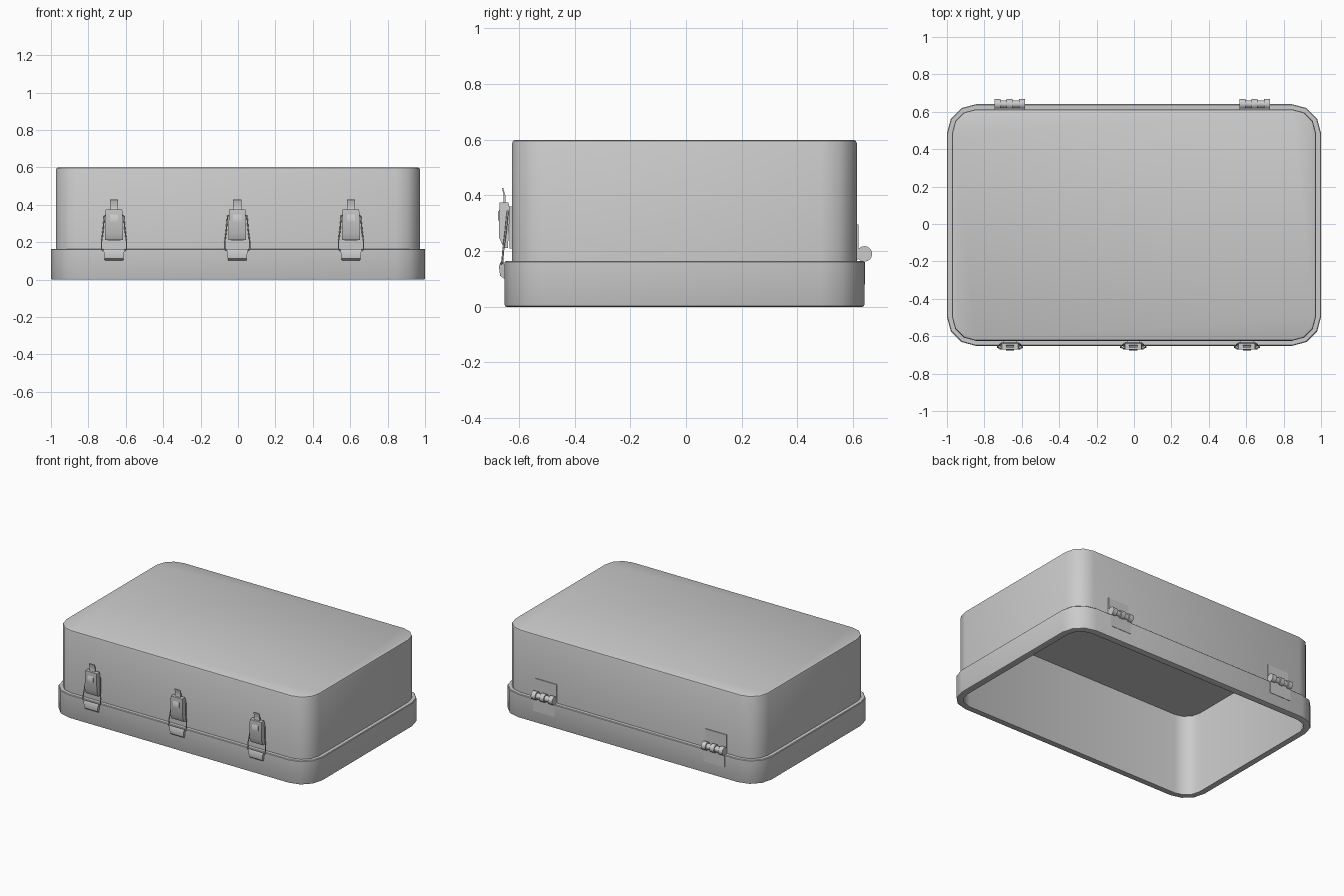
import bpy, bmesh, math
from mathutils import Vector

if "Cube" in bpy.data.objects:
    bpy.data.objects.remove(bpy.data.objects["Cube"])

CY = -0.0055            # centre of the case in y
HX, HY, R = 1.0, 0.646, 0.155


def finish(name, bm, angle=35):
    bmesh.ops.recalc_face_normals(bm, faces=bm.faces)
    me = bpy.data.meshes.new(name)
    bm.to_mesh(me)
    bm.free()
    ob = bpy.data.objects.new(name, me)
    bpy.context.collection.objects.link(ob)
    bpy.ops.object.select_all(action='DESELECT')
    ob.select_set(True)
    bpy.context.view_layer.objects.active = ob
    bpy.ops.object.shade_smooth_by_angle(angle=math.radians(angle))
    return ob


def ring(bm, inset, z, seg=3):
    """Rounded rectangle, inset from the outer case outline."""
    r, out = R - inset, []
    for q, (sx, sy) in enumerate([(1, 1), (-1, 1), (-1, -1), (1, -1)]):
        for k in range(seg + 1):
            a = math.pi / 2 * (q + k / seg)
            out.append(bm.verts.new((sx * (HX - R) + r * math.cos(a),
                                     CY + sy * (HY - R) + r * math.sin(a), z)))
    return out


def shell(name, profile, closed):
    """Sweep an (inset, z) profile round the case; close it or cap its ends."""
    bm = bmesh.new()
    rings = [ring(bm, i, z) for i, z in profile]
    pairs = list(zip(rings, rings[1:]))
    if closed:
        pairs.append((rings[-1], rings[0]))
    else:
        bm.faces.new(rings[0])
        bm.faces.new(rings[-1])
    for a, b in pairs:
        for k in range(len(a)):
            n = (k + 1) % len(a)
            bm.faces.new((a[k], a[n], b[n], b[k]))
    return finish(name, bm)


def extrude_x(name, profile, x, w0, w1=None):
    """Solid from a (y, z) profile, half width w0 at its top to w1 at its bottom."""
    w1 = w0 if w1 is None else w1
    zs = [p[1] for p in profile]
    lo, hi = min(zs), max(zs)
    bm = bmesh.new()
    sides = []
    for s in (-1, 1):
        sides.append([bm.verts.new((x + s * (w1 + (w0 - w1) * (z - lo) / (hi - lo)), y, z))
                      for y, z in profile])
        bm.faces.new(sides[-1])
    a, b = sides
    for k in range(len(a)):
        n = (k + 1) % len(a)
        bm.faces.new((a[k], a[n], b[n], b[k]))
    return finish(name, bm)


def wire(name, points, radius):
    cu = bpy.data.curves.new(name, 'CURVE')
    cu.dimensions = '3D'
    cu.bevel_depth, cu.bevel_resolution = radius, 1
    cu.use_fill_caps = True
    sp = cu.splines.new('POLY')
    sp.points.add(len(points) - 1)
    for p, co in zip(sp.points, points):
        p.co = (*co, 1)
    ob = bpy.data.objects.new(name, cu)
    bpy.context.collection.objects.link(ob)


def circle(y, z, r, n=16):
    return [(y + r * math.cos(2 * math.pi * k / n), z + r * math.sin(2 * math.pi * k / n))
            for k in range(n)]


# Hollow case, open underneath: wide rim below, tall body above
shell("case_rim", [(0.045, 0), (0.007, 0), (0.002, 0.002), (0, 0.007), (0, 0.161),
                   (0.004, 0.165), (0.045, 0.165)], True)
shell("case_body", [(0.045, 0.57), (0.045, 0.16), (0.027, 0.16), (0.027, 0.588),
                    (0.03, 0.596), (0.039, 0.6)], False)

# Three front latches
for i, x in enumerate((-0.663, -0.004, 0.604)):
    tag = f"_{i + 1}"
    # mounting plate and folded lever
    extrude_x("latch_plate" + tag, [(-0.624, 0.36), (-0.634, 0.36), (-0.634, 0.21), (-0.624, 0.21)],
              x, 0.034)
    extrude_x("latch_lever" + tag, [(-0.632, 0.35), (-0.638, 0.375), (-0.670, 0.375), (-0.672, 0.25),
                                    (-0.655, 0.212), (-0.640, 0.212)], x, 0.044, 0.048)
    # curved finger tab
    extrude_x("latch_tab" + tag, [(-0.654, 0.31), (-0.648, 0.37), (-0.649, 0.40), (-0.657, 0.428),
                                  (-0.661, 0.426), (-0.655, 0.40), (-0.655, 0.37), (-0.676, 0.34),
                                  (-0.676, 0.31)], x, 0.022)
    # wire loop from the lever to the catch
    right = [(0.040, -0.640, 0.345), (0.052, -0.641, 0.340), (0.058, -0.648, 0.27),
             (0.067, -0.657, 0.20), (0.067, -0.660, 0.162), (0.055, -0.663, 0.155)]
    loop = [(x + px, y, z) for px, y, z in right]
    loop += [(x - px, y, z) for px, y, z in reversed(right)]
    wire("latch_wire" + tag, loop, 0.0035)
    # hooked catch on the rim
    extrude_x("latch_catch" + tag, [(-0.648, 0.102), (-0.655, 0.102), (-0.668, 0.112), (-0.672, 0.145),
                                    (-0.664, 0.165), (-0.655, 0.160), (-0.648, 0.135)], x, 0.057, 0.049)

# Two back hinges: leaves and five knuckles each
for i, x in enumerate((-0.665, 0.645)):
    tag = f"_{i + 1}"
    extrude_x("hinge_upper_leaf" + tag, [(0.61, 0.295), (0.619, 0.295), (0.619, 0.17), (0.61, 0.17)], x, 0.082)
    extrude_x("hinge_lower_leaf" + tag, [(0.637, 0.18), (0.643, 0.18), (0.643, 0.08), (0.637, 0.08)], x, 0.082)
    for k in range(5):
        r = 0.028 if k % 2 == 0 else 0.02
        extrude_x(f"hinge_knuckle{tag}_{k + 1}", circle(0.641, 0.19, r), x + (k - 2) * 0.0328, 0.0164)
